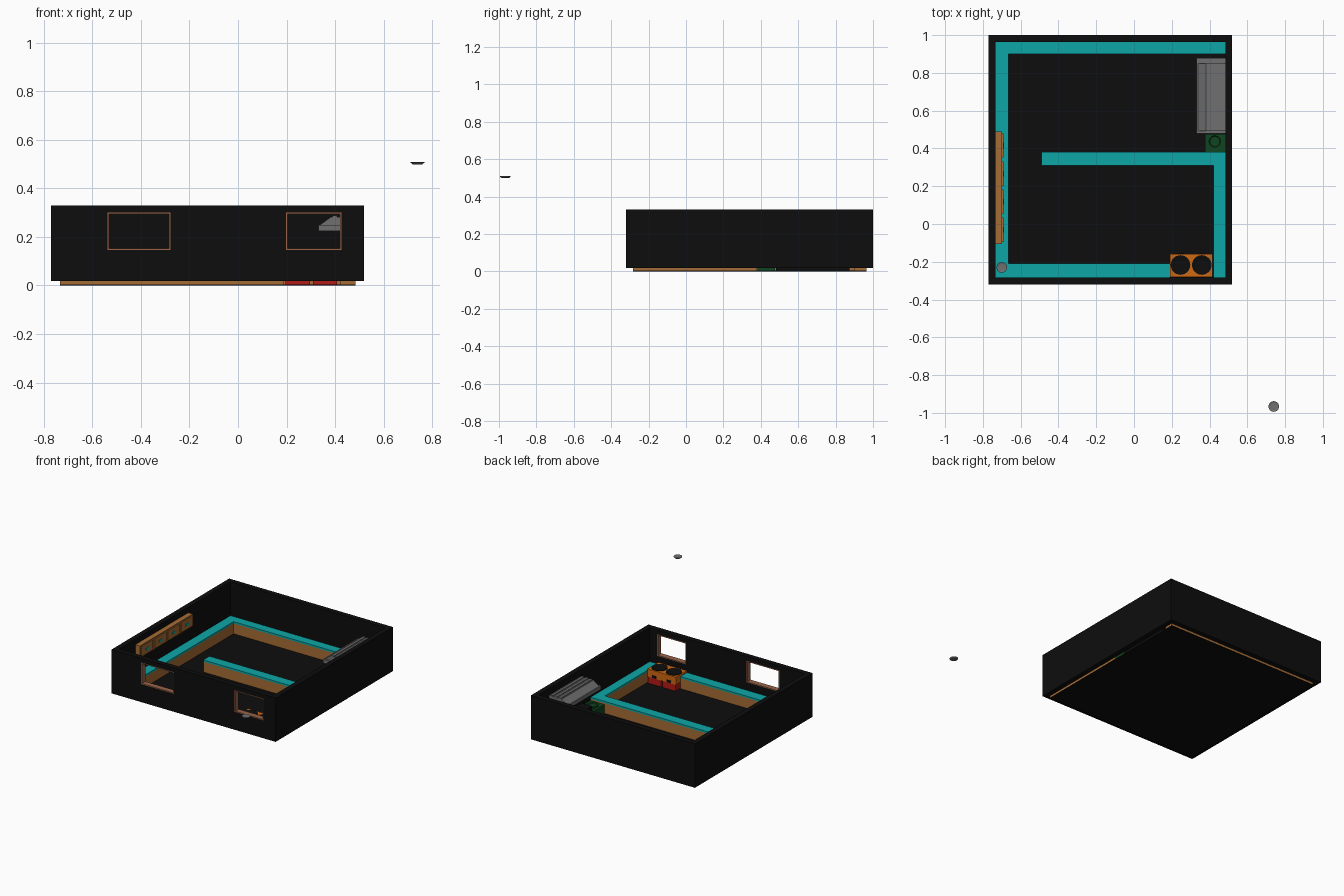
import bpy
import bmesh
import math
from mathutils import Matrix, Vector

cube = bpy.data.objects.get("Cube")
if cube:
    bpy.data.objects.remove(cube, do_unlink=True)


def material(name, r, g, b):
    m = bpy.data.materials.new(name)
    m.use_nodes = True
    m.diffuse_color = (r, g, b, 1)
    bsdf = m.node_tree.nodes["Principled BSDF"]
    bsdf.inputs["Base Color"].default_value = (r, g, b, 1)
    bsdf.inputs["Roughness"].default_value = 0.7
    return m


BLACK = material("black", 0.004, 0.004, 0.004)
TEAL = material("teal", 0.004, 0.38, 0.38)
WOOD = material("wood", 0.38, 0.15, 0.035)
ORANGE = material("orange", 0.62, 0.14, 0.006)
RED = material("red", 0.45, 0.01, 0.008)
GREEN = material("dark green", 0.005, 0.06, 0.014)
GREY = material("grey", 0.16, 0.16, 0.16)
FRAME = material("frame brown", 0.33, 0.13, 0.07)


def finish(name, bm, mat):
    mesh = bpy.data.meshes.new(name)
    bmesh.ops.recalc_face_normals(bm, faces=bm.faces)
    bm.to_mesh(mesh)
    bm.free()
    mesh.materials.append(mat)
    obj = bpy.data.objects.new(name, mesh)
    bpy.context.collection.objects.link(obj)
    return obj


def boxes(name, mat, *spans):
    """One object from boxes given as (x0, x1, y0, y1, z0, z1)."""
    bm = bmesh.new()
    for x0, x1, y0, y1, z0, z1 in spans:
        size = Vector((x1 - x0, y1 - y0, z1 - z0))
        mid = Vector((x0 + x1, y0 + y1, z0 + z1)) / 2
        bmesh.ops.create_cube(bm, size=1, matrix=Matrix.Translation(mid) @ Matrix.Diagonal(size).to_4x4())
    return finish(name, bm, mat)


def lathe(name, mat, x, y, profile, sides=24):
    """Spin (radius, height) points around a vertical axis."""
    bm = bmesh.new()
    rings = []
    for r, z in profile:
        rings.append([bm.verts.new((x + r * math.cos(math.tau * i / sides),
                                    y + r * math.sin(math.tau * i / sides), z))
                      for i in range(sides)])
    for a, b in zip(rings, rings[1:]):
        for i in range(sides):
            j = (i + 1) % sides
            bm.faces.new((a[i], a[j], b[j], b[i]))
    bm.faces.new(rings[0])
    bm.faces.new(rings[-1])
    return finish(name, bm, mat)


# Room shell
LEFT, RIGHT, FRONT, BACK = -0.77, 0.52, -0.32, 1.0
T, BASE, TOP = 0.036, 0.018, 0.33
IL, IR, IF, IB = LEFT + T, RIGHT - T, FRONT + T, BACK - T
boxes("floor", BLACK, (IL, IR, IF, IB, 0, 0.004))
boxes("west_wall", BLACK, (LEFT, IL, FRONT, BACK, BASE, TOP))
boxes("east_wall", BLACK, (IR, RIGHT, FRONT, BACK, BASE, TOP))
boxes("back_wall", BLACK, (IL, IR, IB, BACK, BASE, TOP))

# Front wall with two window openings
SILL, HEAD = 0.146, 0.30
windows = [(-0.537, -0.278), (0.198, 0.426)]
edges = [IL, *windows[0], *windows[1], IR]
piers = [(edges[i], edges[i + 1], FRONT, IF, SILL, HEAD) for i in (0, 2, 4)]
boxes("front_wall", BLACK, (IL, IR, FRONT, IF, BASE, SILL),
      (IL, IR, FRONT, IF, HEAD, TOP), *piers)

# Window frames
W = 0.006
for n, (a, b) in enumerate(windows):
    y0, y1 = FRONT - 0.001, IF + 0.001
    boxes(f"window_frame_{n + 1}", FRAME,
          (a, b, y0, y1, SILL, SILL + W), (a, b, y0, y1, HEAD - W, HEAD),
          (a, a + W, y0, y1, SILL + W, HEAD - W), (b - W, b, y0, y1, SILL + W, HEAD - W))

# Counters: wooden base with a teal worktop
counters = {
    "west_counter": (IL, -0.665, IF, IB),
    "back_counter": (-0.665, IR, 0.90, IB),
    "front_counter": (-0.665, 0.19, IF, -0.21),
    "east_counter": (0.42, IR, IF, 0.31),
    "peninsula": (-0.49, IR, 0.31, 0.38),
}
for name, span in counters.items():
    boxes(name + "_base", WOOD, (*span, 0.003, 0.077))
    boxes(name + "_top", TEAL, (*span, 0.077, 0.09))

# Hanging cabinet with four doors and handles
boxes("wall_cabinet", WOOD, (IL, -0.698, -0.105, 0.49, 0.205, 0.292))
step = 0.595 / 4
for i in range(4):
    y = -0.105 + step * i
    boxes(f"cabinet_door_{i + 1}", WOOD, (-0.698, -0.692, y + 0.01, y + step - 0.01, 0.213, 0.284))
    mid = y + step / 2
    boxes(f"cabinet_handle_{i + 1}", TEAL, (-0.692, -0.688, mid - 0.015, mid + 0.015, 0.24, 0.257))

# Double cooker: red legs, orange body, dark burners
boxes("cooker_body", ORANGE, (0.19, 0.415, -0.28, -0.158, 0.05, 0.105))
for n, x in enumerate((0.246, 0.359)):
    boxes(f"cooker_leg_{n + 1}", RED, (x - 0.05, x + 0.05, -0.276, -0.16, 0.004, 0.05))
    boxes(f"cooker_vent_{n + 1}", BLACK, (x - 0.018, x + 0.018, -0.158, -0.156, 0.052, 0.07))
    lathe(f"cooker_burner_{n + 1}", BLACK, x, -0.217,
          [(0.052, 0.104), (0.052, 0.109), (0.043, 0.109), (0.035, 0.106)])

# Green bin with a round rim
boxes("bin_body", GREEN, (0.375, IR, 0.382, 0.476, 0.003, 0.068))
lathe("bin_rim", GREEN, 0.428, 0.437,
      [(0.038, 0.067), (0.038, 0.074), (0.031, 0.074), (0.026, 0.069)])

# Dark range below the hood
boxes("range", BLACK, (0.40, IR, 0.482, 0.875, 0.003, 0.088))

# Hood: flat rim, sloped canopy and long ribs
boxes("hood_rim", GREY, (0.332, IR, 0.478, 0.878, 0.225, 0.25))
bm = bmesh.new()
outline = [(0.338, 0.25), (IR, 0.25), (IR, 0.282), (0.382, 0.282)]
ends = [[bm.verts.new((x, y, z)) for x, z in outline] for y in (0.492, 0.85)]
for end in ends:
    bm.faces.new(end)
for i in range(4):
    j = (i + 1) % 4
    bm.faces.new((ends[0][i], ends[0][j], ends[1][j], ends[1][i]))
finish("hood_canopy", bm, GREY)
for i in range(3):
    x = 0.39 + 0.032 * i
    boxes(f"hood_rib_{i + 1}", GREY, (x, x + 0.018, 0.492, 0.85, 0.281, 0.288))

# Shallow dishes, one on the counter and one apart
for name, x, y, z in (("counter_dish", -0.70, -0.23, 0.09), ("loose_dish", 0.74, -0.966, 0.499)):
    dish = lathe(name, GREY, x, y, [(0.019, z), (0.028, z + 0.007), (0.028, z + 0.010),
                                    (0.025, z + 0.010), (0.018, z + 0.008)])
